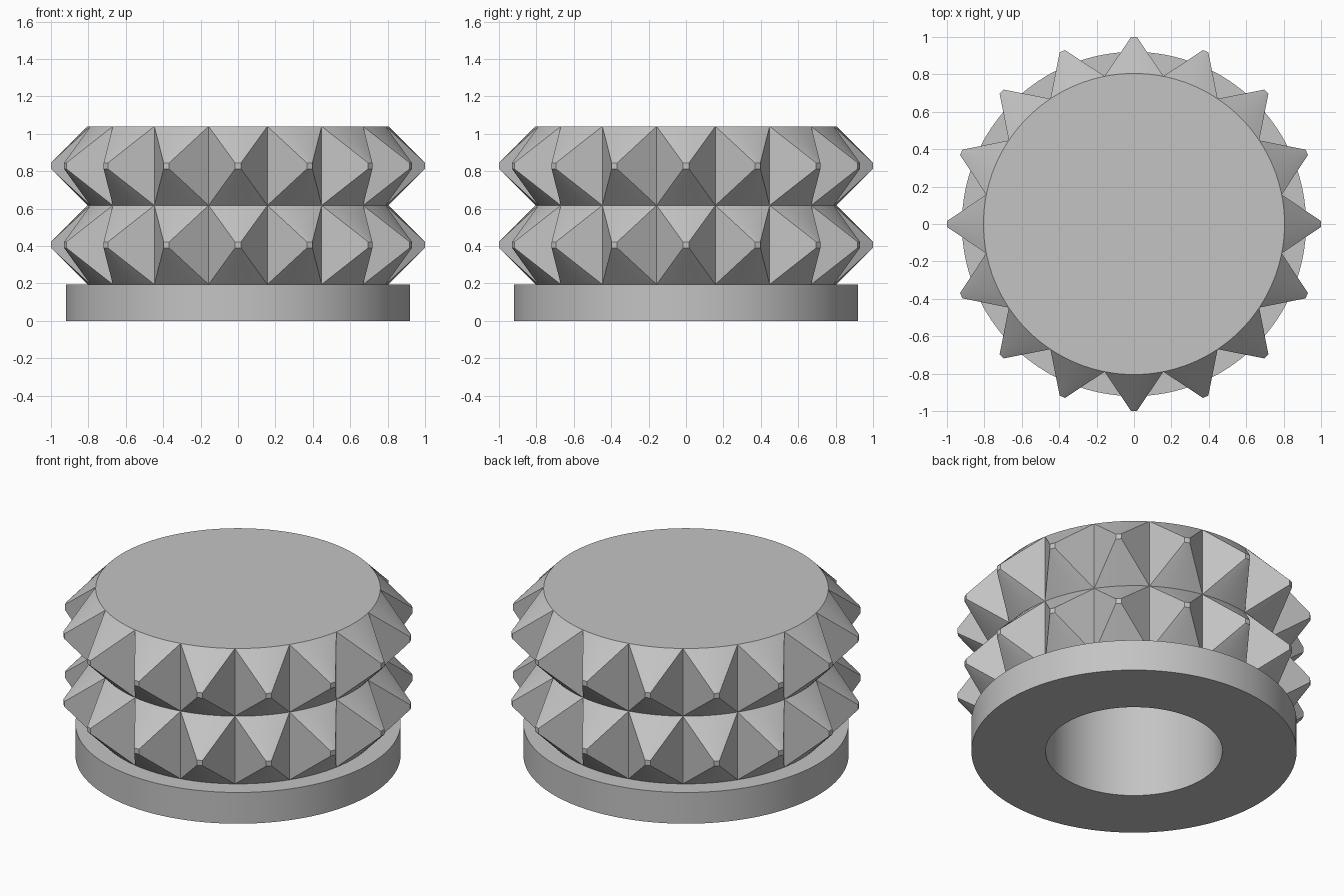
import bpy, bmesh, math
from mathutils import Matrix, Vector

cube = bpy.data.objects.get("Cube")
if cube:
    bpy.data.objects.remove(cube, do_unlink=True)

SEGMENTS = 128          # roundness of the turned parts
SPIKES = 16             # spikes per row
ARC = SEGMENTS // SPIKES
CORE_R, TIP_R, TIP = 0.805, 1.0, 0.016
BASE_TOP, ROW_H = 0.195, 0.4225

grey = bpy.data.materials.new("plain grey")
grey.use_nodes = True
colour = (0.55, 0.55, 0.55, 1)
grey.diffuse_color = colour
grey.node_tree.nodes["Principled BSDF"].inputs["Base Color"].default_value = colour


def finish(bm, name):
    """Weld, orient and smooth a mesh, then add it to the scene."""
    bmesh.ops.remove_doubles(bm, verts=bm.verts, dist=1e-4)
    bmesh.ops.recalc_face_normals(bm, faces=bm.faces)
    mesh = bpy.data.meshes.new(name)
    bm.to_mesh(mesh)
    bm.free()
    mesh.materials.append(grey)
    ob = bpy.data.objects.new(name, mesh)
    bpy.context.collection.objects.link(ob)
    bpy.ops.object.select_all(action='DESELECT')
    bpy.context.view_layer.objects.active = ob
    ob.select_set(True)
    bpy.ops.object.shade_smooth_by_angle(angle=math.radians(20))
    return ob


def turned(name, profile):
    """Turn a radius/height profile around the z axis."""
    bm = bmesh.new()
    verts = [bm.verts.new((r, 0, z)) for r, z in profile]
    edges = [bm.edges.new(pair) for pair in zip(verts, verts[1:])]
    bmesh.ops.spin(bm, geom=verts + edges, cent=(0, 0, 0), axis=(0, 0, 1),
                   angle=math.tau, steps=SEGMENTS)
    return finish(bm, name)


def add_spike(bm, turn, z0, z1):
    """Loft a curved wall patch to a small square tip."""
    rot = Matrix.Rotation(turn, 3, 'Z')
    mid = (z0 + z1) / 2
    tips = []
    for z, tip_z in ((z0, mid - TIP), (z1, mid + TIP)):
        wall, tip = [], []
        for i in range(ARC + 1):
            t = 2 * i / ARC - 1
            a = t * math.pi / SPIKES
            wall.append(bm.verts.new(rot @ Vector((CORE_R * math.cos(a), CORE_R * math.sin(a), z))))
            tip.append(bm.verts.new(rot @ Vector((TIP_R, t * TIP, tip_z))))
        for i in range(ARC):
            bm.faces.new((wall[i], wall[i + 1], tip[i + 1], tip[i]))
        tips.append((wall, tip))
    (low_wall, low), (high_wall, high) = tips
    for end in (0, -1):
        bm.faces.new((low_wall[end], low[end], high[end], high_wall[end]))
    bm.faces.new(low + high[::-1])


# Flanged body with a blind hole from below
top = BASE_TOP + 2 * ROW_H
turned("body", [(0, 0.84), (0.5, 0.84), (0.5, 0), (0.92, 0), (0.92, BASE_TOP),
                (CORE_R, BASE_TOP), (CORE_R, top), (0, top)])

# Two rows of spikes
for row, name in enumerate(("lower_spikes", "upper_spikes")):
    z = BASE_TOP + row * ROW_H
    bm = bmesh.new()
    for k in range(SPIKES):
        add_spike(bm, k * math.tau / SPIKES, z, z + ROW_H)
    finish(bm, name)
